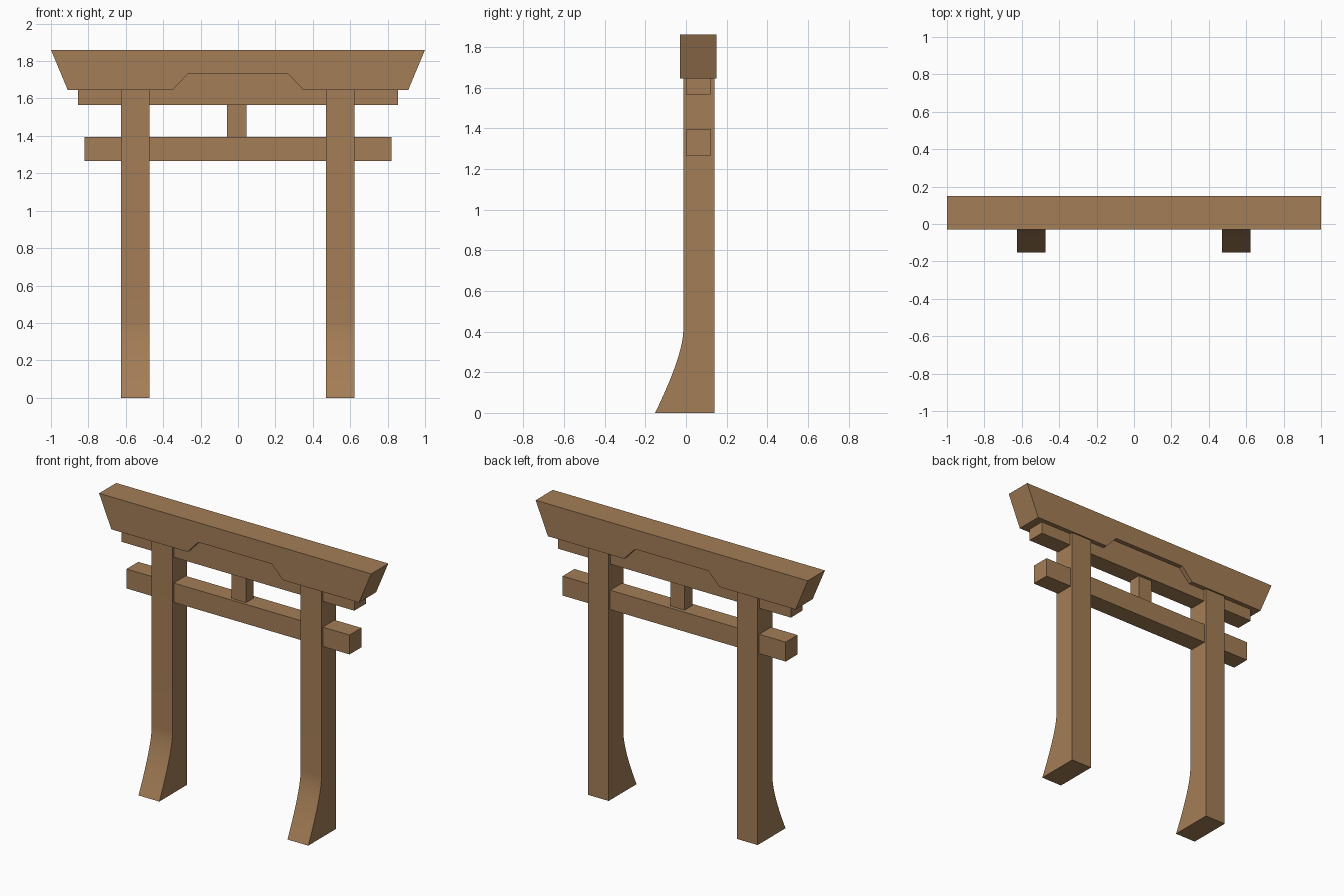
import bpy, bmesh, math

if "Cube" in bpy.data.objects:
    bpy.data.objects.remove(bpy.data.objects["Cube"])

wood = bpy.data.materials.new("brown wood")
wood.diffuse_color = (0.37, 0.205, 0.093, 1)
wood.use_nodes = True
wood.node_tree.nodes["Principled BSDF"].inputs["Base Color"].default_value = wood.diffuse_color


def extrude(name, points, offset):
    """Extrude a closed 3D profile along an offset vector."""
    bm = bmesh.new()
    face = bm.faces.new([bm.verts.new(p) for p in points])
    res = bmesh.ops.extrude_face_region(bm, geom=[face], use_keep_orig=True)
    verts = [g for g in res["geom"] if isinstance(g, bmesh.types.BMVert)]
    bmesh.ops.translate(bm, verts=verts, vec=offset)
    bmesh.ops.recalc_face_normals(bm, faces=bm.faces)
    mesh = bpy.data.meshes.new(name)
    bm.to_mesh(mesh)
    bm.free()
    mesh.materials.append(wood)
    obj = bpy.data.objects.new(name, mesh)
    bpy.context.collection.objects.link(obj)
    return obj


def beam(name, x0, x1, y0, y1, z0, z1):
    return extrude(name, [(x0, y0, z0), (x1, y0, z0), (x1, y0, z1), (x0, y0, z1)],
                   (0, y1 - y0, 0))


# Top lintel: slanted ends and a shallow notch underneath
half = [(1.0, 1.86), (0.91, 1.645), (0.35, 1.645), (0.27, 1.73)]
outline = half + [(-x, z) for x, z in reversed(half)]
extrude("top_lintel", [(x, -0.03, z) for x, z in outline], (0, 0.18, 0))

# Cross beams and the short strut between them
beam("upper_beam", -0.855, 0.855, 0.0, 0.12, 1.565, 1.76)
beam("lower_beam", -0.82, 0.82, 0.0, 0.124, 1.265, 1.394)
beam("centre_strut", -0.06, 0.045, 0.02, 0.10, 1.394, 1.565)

# Posts: side profile with a foot that flares forward in a smooth curve
a, b, c = (-0.152, 0.0), (-0.013, 0.285), (-0.013, 0.41)
steps = 12
side = [(0.14, 0.0)]
for i in range(steps + 1):
    t = i / steps
    side.append(tuple((1 - t) ** 2 * a[k] + 2 * t * (1 - t) * b[k] + t * t * c[k]
                      for k in (0, 1)))
side += [(-0.013, 1.645), (0.14, 1.645)]
for name, x in (("left_post", -0.625), ("right_post", 0.47)):
    post = extrude(name, [(x, y, z) for y, z in side], (0.153, 0, 0))
    bpy.ops.object.select_all(action='DESELECT')
    post.select_set(True)
    bpy.context.view_layer.objects.active = post
    bpy.ops.object.shade_smooth_by_angle(angle=math.radians(30))
